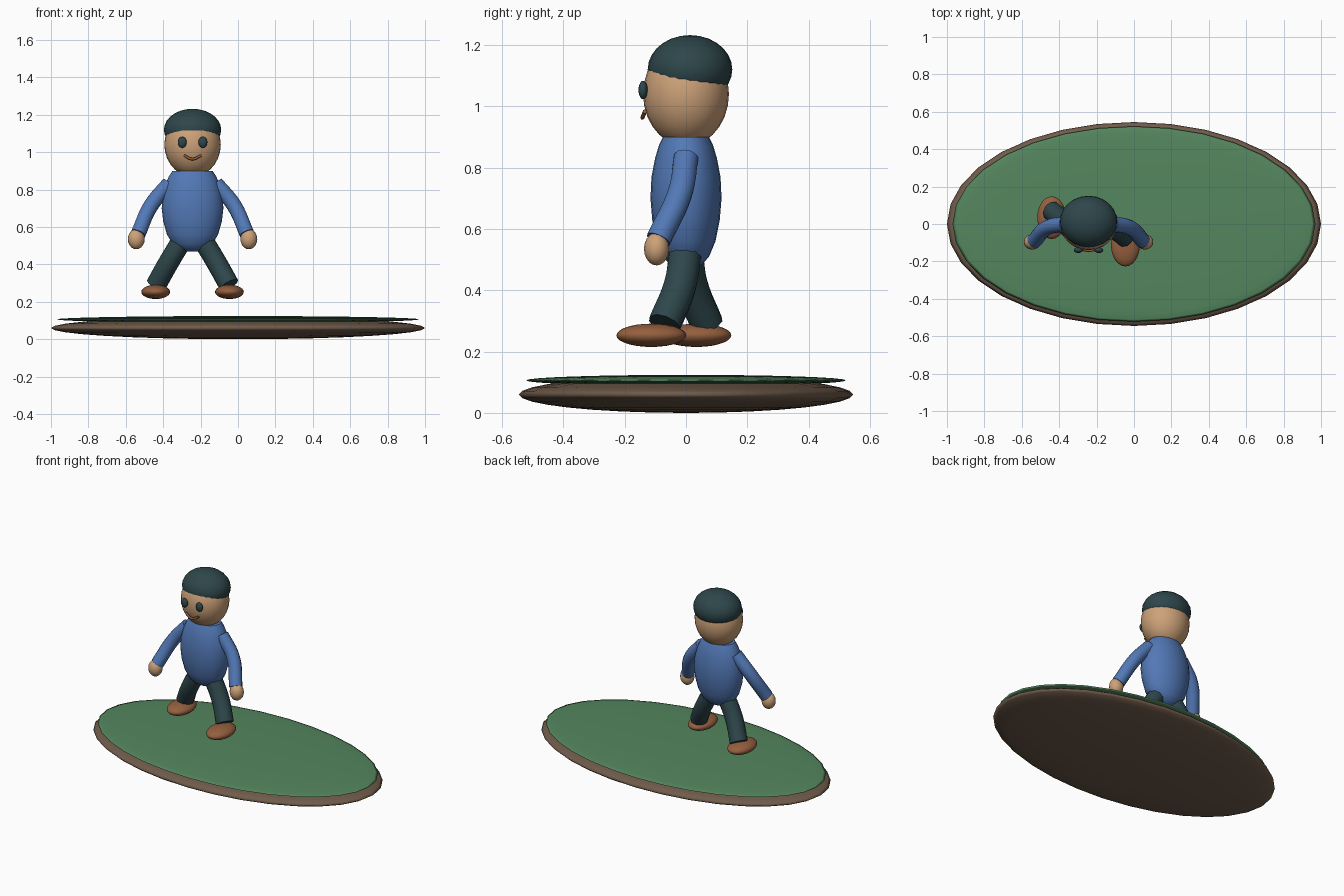
import bpy, math

cube = bpy.data.objects.get("Cube")
if cube:
    bpy.data.objects.remove(cube)

CX = -0.243  # centre line of the figure


def material(name, rgb):
    m = bpy.data.materials.new(name)
    m.use_nodes = True
    m.diffuse_color = (*rgb, 1)
    m.node_tree.nodes["Principled BSDF"].inputs["Base Color"].default_value = (*rgb, 1)
    return m


green = material("grass green", (0.09, 0.24, 0.115))
soil = material("soil brown", (0.16, 0.105, 0.07))
blue = material("shirt blue", (0.085, 0.19, 0.47))
skin = material("skin tan", (0.61, 0.36, 0.19))
dark = material("dark teal", (0.027, 0.062, 0.07))
leather = material("leather brown", (0.30, 0.115, 0.048))


def finish(ob, mat, angle=50):
    ob.data.materials.clear()
    ob.data.materials.append(mat)
    bpy.ops.object.select_all(action="DESELECT")
    ob.select_set(True)
    bpy.context.view_layer.objects.active = ob
    bpy.ops.object.shade_smooth_by_angle(angle=math.radians(angle))


def ellipsoid(name, mat, centre, radii, segments=24, rings=14):
    bpy.ops.mesh.primitive_uv_sphere_add(segments=segments, ring_count=rings, location=centre)
    ob = bpy.context.object
    ob.name = name
    ob.scale = radii
    bpy.ops.object.transform_apply(location=False, rotation=False, scale=True)
    finish(ob, mat, 180)


def tube(name, mat, points, radius, roundness=4):
    curve = bpy.data.curves.new(name, "CURVE")
    curve.dimensions = "3D"
    curve.bevel_depth = radius
    curve.bevel_resolution = roundness
    curve.resolution_u = 6
    curve.use_fill_caps = True
    spline = curve.splines.new("BEZIER")
    spline.bezier_points.add(len(points) - 1)
    for bp, p in zip(spline.bezier_points, points):
        bp.co = p
        bp.handle_left_type = bp.handle_right_type = "AUTO"
    ob = bpy.data.objects.new(name, curve)
    bpy.context.collection.objects.link(ob)
    bpy.ops.object.select_all(action="DESELECT")
    ob.select_set(True)
    bpy.context.view_layer.objects.active = ob
    bpy.ops.object.convert(target="MESH")
    finish(bpy.context.object, mat)


def lathe(name, mat, profile, rx, ry, segments=24):
    verts, faces = [], []
    for z, f in profile:
        for i in range(segments):
            a = math.tau * i / segments
            verts.append((CX + rx * f * math.cos(a), ry * f * math.sin(a), z))
    for r in range(len(profile) - 1):
        for i in range(segments):
            a, b = r * segments + i, r * segments + (i + 1) % segments
            faces.append((a, b, b + segments, a + segments))
    faces.append(tuple(reversed(range(segments))))
    faces.append(tuple(range(len(verts) - segments, len(verts))))
    mesh = bpy.data.meshes.new(name)
    mesh.from_pydata(verts, [], faces)
    ob = bpy.data.objects.new(name, mesh)
    bpy.context.collection.objects.link(ob)
    finish(ob, mat)


# Ground: soil slab with a thin layer of grass
ellipsoid("soil_base", soil, (0, 0, 0.06), (1, 0.545, 0.06), 32, 16)
ellipsoid("grass_top", green, (0, 0, 0.106), (0.97, 0.522, 0.018), 32, 16)

# Body, head and cap
lathe("torso", blue, [(0.468, 0.2), (0.485, 0.46), (0.51, 0.65), (0.56, 0.83), (0.63, 0.95),
                      (0.70, 1), (0.77, 0.97), (0.83, 0.87), (0.87, 0.77), (0.90, 0.65)],
      0.165, 0.116)
ellipsoid("head", skin, (CX, 0, 1.04), (0.151, 0.14, 0.17))
ellipsoid("cap", dark, (CX, 0.013, 1.12), (0.153, 0.138, 0.112))

# Face
tube("mouth", leather, [(CX - 0.046, -0.134, 0.983), (CX, -0.142, 0.963),
                        (CX + 0.046, -0.134, 0.983)], 0.007, 2)

# Paired parts: the stride moves each leg to its own y
for side, s, foot_y, ankle_y in (("left", 1, -0.113, -0.07), ("right", -1, 0.034, 0.068)):
    ellipsoid(side + "_eye", dark, (CX + s * 0.055, -0.14, 1.053), (0.024, 0.015, 0.03), 16, 10)
    tube(side + "_arm", blue, [(CX + s * 0.125, 0, 0.832), (CX + s * 0.222, -0.02, 0.715),
                               (CX + s * 0.29, -0.09, 0.565)], 0.041)
    ellipsoid(side + "_hand", skin, (CX + s * 0.301, -0.096, 0.535), (0.045, 0.041, 0.054), 16, 10)
    tube(side + "_leg", dark, [(CX + s * 0.05, 0, 0.54), (CX + s * 0.128, ankle_y * 0.3, 0.41),
                               (CX + s * 0.195, ankle_y, 0.29)], 0.055, 3)
    ellipsoid(side + "_shoe", leather, (CX + s * 0.197, foot_y, 0.253), (0.077, 0.114, 0.038))
